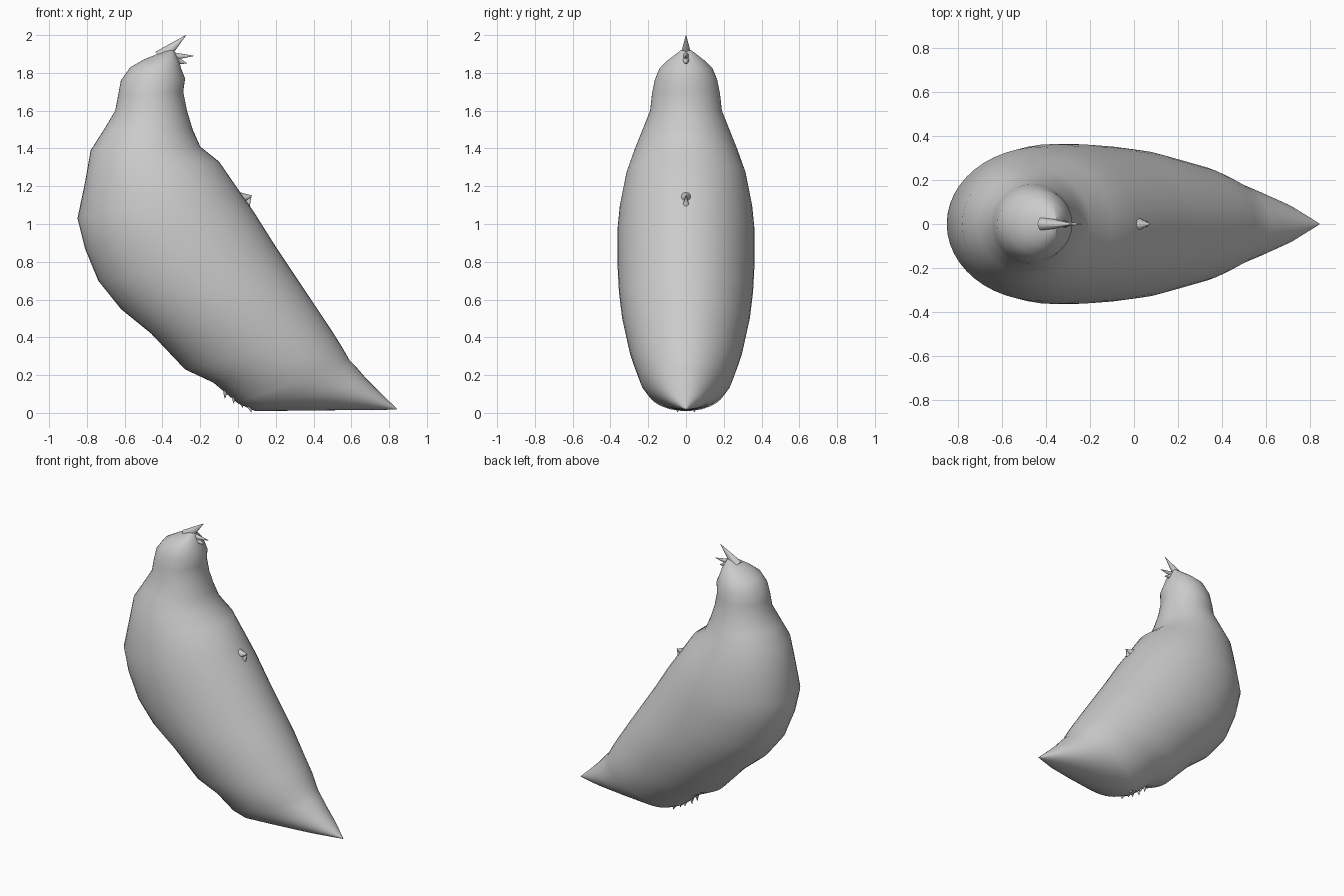
import bpy, bmesh, math
from mathutils import Vector

cube = bpy.data.objects.get("Cube")
if cube:
    bpy.data.objects.remove(cube, do_unlink=True)

grey = bpy.data.materials.new("plain grey")
grey.use_nodes = True
colour = (0.6, 0.6, 0.6, 1)
grey.diffuse_color = colour
grey.node_tree.nodes["Principled BSDF"].inputs["Base Color"].default_value = colour


def loft(name, sections, sides=48):
    """Skin elliptical rings: each is (chest x, z, back x, z, half width)."""
    bm = bmesh.new()
    rings = []
    for lx, lz, rx, rz, w in sections:
        a, b = Vector((lx, 0, lz)), Vector((rx, 0, rz))
        mid, half = (a + b) / 2, (b - a) / 2
        ring = []
        for i in range(sides):
            t = math.tau * i / sides
            ring.append(bm.verts.new(mid + half * math.cos(t) + Vector((0, w * math.sin(t), 0))))
        rings.append(ring)
    for r, s in zip(rings, rings[1:]):
        for i in range(sides):
            j = (i + 1) % sides
            bm.faces.new((r[i], r[j], s[j], s[i]))
    bm.faces.new(rings[0])
    bm.faces.new(rings[-1])
    bmesh.ops.recalc_face_normals(bm, faces=bm.faces)
    return finish(name, bm)


def spike(name, base, tip, radius, flat=1.0):
    """Cone from base to tip, narrowed sideways by flat."""
    base, tip = Vector(base), Vector(tip)
    d = tip - base
    bm = bmesh.new()
    bmesh.ops.create_cone(bm, cap_ends=True, segments=12, radius1=radius, radius2=0.001, depth=d.length)
    turn = d.to_track_quat('Z', 'Y')
    for v in bm.verts:
        v.co = turn @ v.co + (base + tip) / 2
        v.co.y = base.y + (v.co.y - base.y) * flat
    return finish(name, bm)


def finish(name, bm):
    mesh = bpy.data.meshes.new(name)
    bm.to_mesh(mesh)
    bm.free()
    obj = bpy.data.objects.new(name, mesh)
    bpy.context.collection.objects.link(obj)
    mesh.materials.append(grey)
    bpy.ops.object.select_all(action='DESELECT')
    obj.select_set(True)
    bpy.context.view_layer.objects.active = obj
    bpy.ops.object.shade_smooth_by_angle(angle=math.radians(50))
    return obj


# Head, body and tail in one skin, from crown to tail tip
loft("body", [
    (-.39, 1.915, -.34, 1.92, .03),
    (-.50, 1.87, -.31, 1.86, .10),
    (-.57, 1.83, -.30, 1.82, .14),
    (-.62, 1.76, -.28, 1.77, .165),
    (-.635, 1.68, -.29, 1.70, .18),
    (-.65, 1.60, -.27, 1.60, .19),
    (-.71, 1.50, -.24, 1.50, .23),
    (-.78, 1.39, -.20, 1.41, .27),
    (-.81, 1.22, -.10, 1.33, .315),
    (-.85, 1.03, .01, 1.17, .35),
    (-.81, .87, .08, 1.07, .363),
    (-.74, .70, .20, .88, .363),
    (-.62, .55, .30, .73, .355),
    (-.46, .42, .40, .58, .338),
    (-.28, .23, .50, .43, .30),
    (-.13, .16, .55, .35, .275),
    (0, .05, .59, .28, .24),
    (.09, .01, .62, .25, .21),
    (.35, .012, .68, .18, .155),
    (.60, .015, .76, .10, .09),
    (.838, .017, .842, .022, .003),
])

# Open beak
spike("upper_beak", (-.41, 0, 1.88), (-.275, 0, 2.0), .042, .8)
spike("lower_beak", (-.36, 0, 1.888), (-.235, 0, 1.89), .024, .8)
spike("beak_tuft", (-.34, 0, 1.87), (-.27, 0, 1.85), .025)

# Folded wing tip on the back
spike("wing_knob", (-.02, 0, 1.13), (.075, 0, 1.15), .05)
spike("wing_knob_lower", (.03, 0, 1.07), (.07, 0, 1.145), .03)

# Small curled feet under the belly
for side, label in ((1, "left"), (-1, "right")):
    for i in range(4):
        x = -.06 + i * .035
        spike(f"{label}_toe_{i + 1}", (x, side * .035, .17 - i * .03),
              (x - .01 + i * .012, side * (.03 + .015 * (i % 2)), .075 - i * .024), .03)
